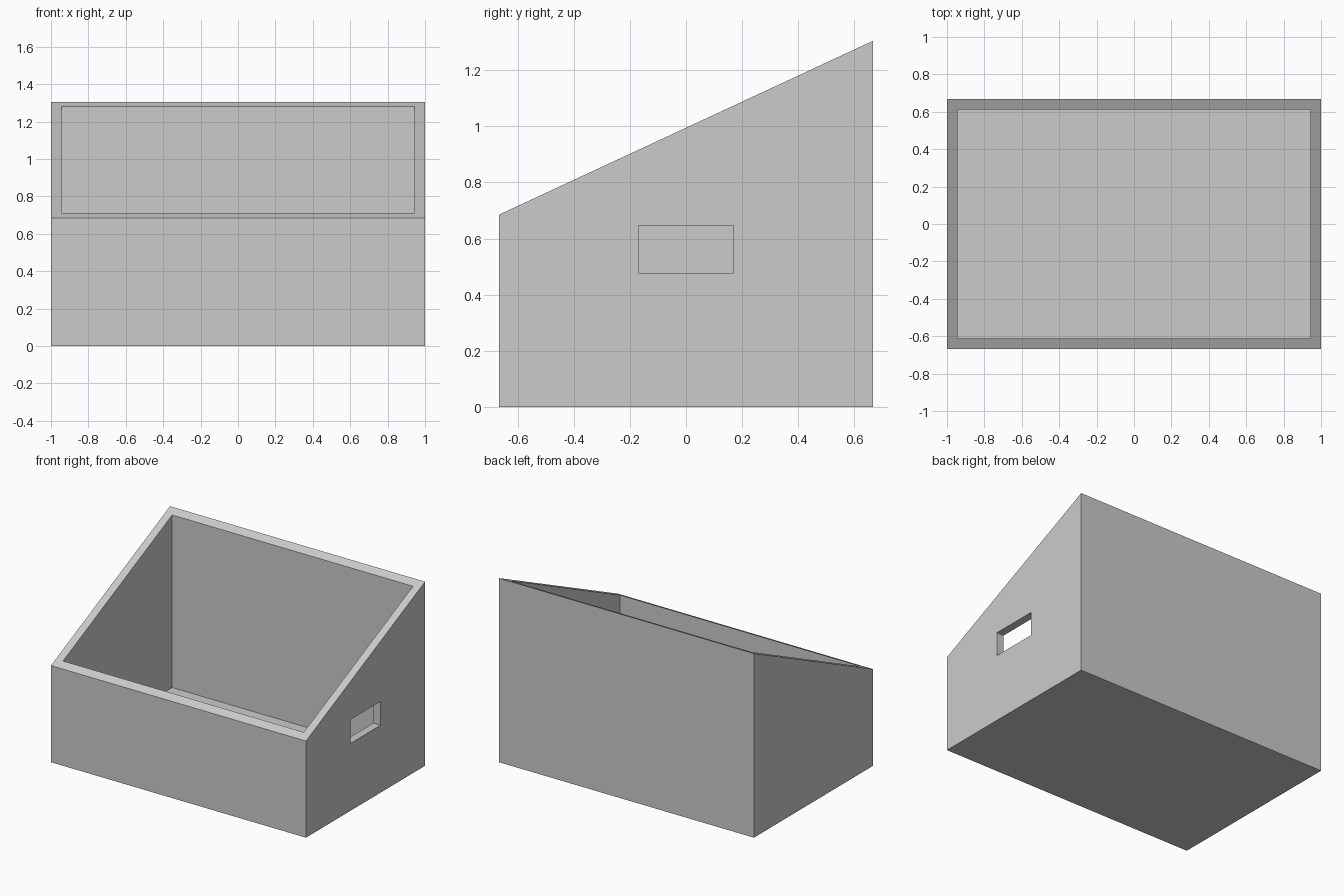
import bpy
import bmesh

if "Cube" in bpy.data.objects:
    bpy.data.objects.remove(bpy.data.objects["Cube"], do_unlink=True)

HALF_X, HALF_Y = 1.0, 0.667
FRONT_Z, BACK_Z = 0.685, 1.305
WALL = 0.056

grey = bpy.data.materials.new("plain_grey")
grey.use_nodes = True
grey.diffuse_color = (0.6, 0.6, 0.6, 1)
grey.node_tree.nodes["Principled BSDF"].inputs["Base Color"].default_value = grey.diffuse_color


def prism(name, profile, x0, x1):
    """Extrude a (y, z) profile along x."""
    bm = bmesh.new()
    face = bm.faces.new([bm.verts.new((x0, y, z)) for y, z in profile])
    moved = bmesh.ops.extrude_face_region(bm, geom=[face])["geom"]
    verts = [v for v in moved if isinstance(v, bmesh.types.BMVert)]
    bmesh.ops.translate(bm, verts=verts, vec=(x1 - x0, 0, 0))
    bmesh.ops.recalc_face_normals(bm, faces=bm.faces)
    mesh = bpy.data.meshes.new(name)
    bm.to_mesh(mesh)
    bm.free()
    mesh.materials.append(grey)
    obj = bpy.data.objects.new(name, mesh)
    bpy.context.collection.objects.link(obj)
    return obj


def rect(y0, y1, z0, z1):
    return [(y0, z0), (y1, z0), (y1, z1), (y0, z1)]


def cut(target, cutter):
    """Subtract the cutter, then discard it."""
    mod = target.modifiers.new("cut", "BOOLEAN")
    mod.operation = "DIFFERENCE"
    mod.solver = "EXACT"
    mod.object = cutter
    cutter.hide_render = True
    bpy.context.view_layer.objects.active = target
    bpy.ops.object.modifier_apply(modifier=mod.name)
    bpy.data.objects.remove(cutter, do_unlink=True)


# Sloped bin body
body = prism("sloped_bin", [(-HALF_Y, 0), (HALF_Y, 0), (HALF_Y, BACK_Z), (-HALF_Y, FRONT_Z)],
             -HALF_X, HALF_X)

# Open interior above the floor
inner_y, inner_x = HALF_Y - WALL, HALF_X - WALL
cut(body, prism("interior_cutter", rect(-inner_y, inner_y, WALL, 2), -inner_x, inner_x))

# Slot through the left wall only
cut(body, prism("slot_cutter", rect(-0.17, 0.17, 0.478, 0.646), HALF_X - 2 * WALL, HALF_X + WALL))
